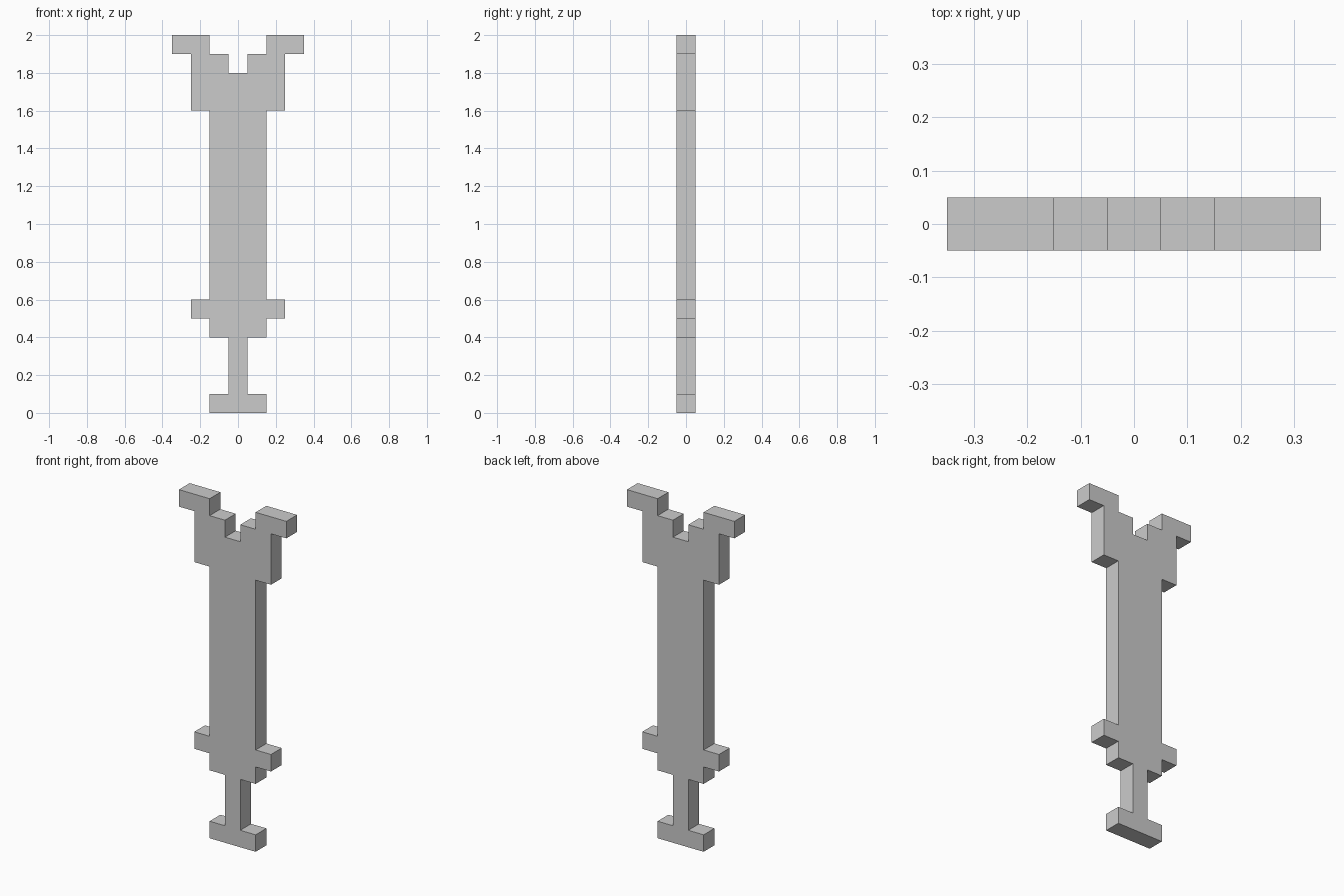
import bpy
import bmesh

if "Cube" in bpy.data.objects:
    bpy.data.objects.remove(bpy.data.objects["Cube"])

DEPTH = 0.1

# Right half of the stepped outline (x, z), from the foot up to the notch
half = [
    (0.15, 0.0), (0.15, 0.1), (0.05, 0.1), (0.05, 0.4),      # foot and stem
    (0.15, 0.4), (0.15, 0.5), (0.25, 0.5), (0.25, 0.6),      # lower collar
    (0.15, 0.6), (0.15, 1.6), (0.25, 1.6), (0.25, 1.9),      # shaft and head
    (0.35, 1.9), (0.35, 2.0), (0.15, 2.0), (0.15, 1.9),      # horn
    (0.05, 1.9), (0.05, 1.8),                                # notch
]
outline = half + [(-x, z) for x, z in reversed(half)]

# Front face, extruded backwards into a flat plate
bm = bmesh.new()
front = bm.faces.new([bm.verts.new((x, -DEPTH / 2, z)) for x, z in outline])
result = bmesh.ops.extrude_face_region(bm, geom=[front], use_keep_orig=True)
back_verts = [g for g in result["geom"] if isinstance(g, bmesh.types.BMVert)]
bmesh.ops.translate(bm, verts=back_verts, vec=(0, DEPTH, 0))
bmesh.ops.recalc_face_normals(bm, faces=bm.faces)

mesh = bpy.data.meshes.new("stepped_staff")
bm.to_mesh(mesh)
bm.free()
staff = bpy.data.objects.new("stepped_staff", mesh)
bpy.context.collection.objects.link(staff)
